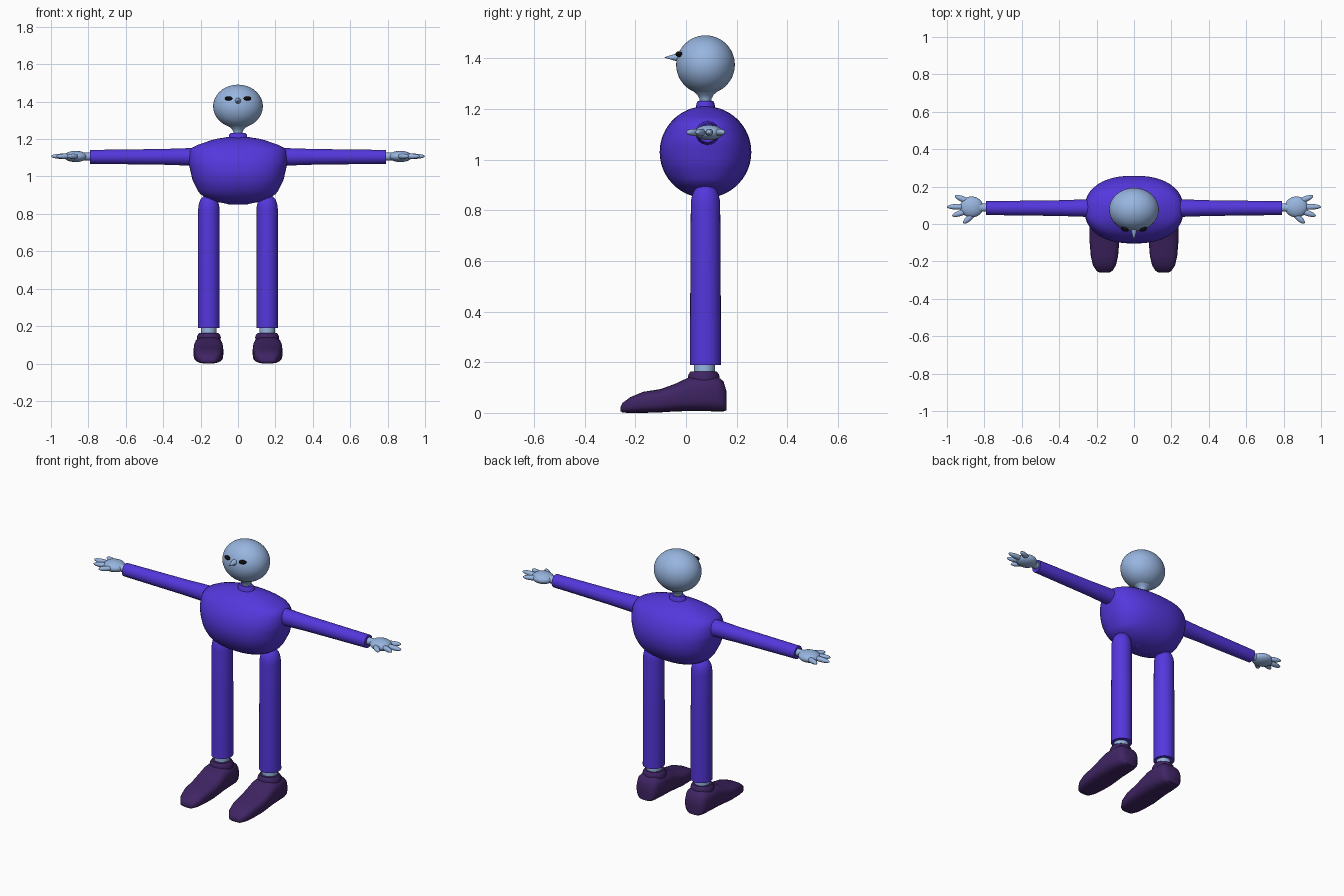
import bpy, bmesh, math
from mathutils import Matrix, Vector

cube = bpy.data.objects.get("Cube")
if cube:
    bpy.data.objects.remove(cube, do_unlink=True)


def material(name, rgb):
    m = bpy.data.materials.new(name)
    m.use_nodes = True
    m.diffuse_color = (*rgb, 1)
    m.node_tree.nodes["Principled BSDF"].inputs["Base Color"].default_value = (*rgb, 1)
    return m


SKIN = material("pale blue skin", (0.31, 0.46, 0.74))
CLOTH = material("violet cloth", (0.09, 0.038, 0.72))
SHOE = material("dark plum leather", (0.05, 0.018, 0.125))
BLACK = material("black", (0.004, 0.004, 0.004))


def finish(name, bm, mat, angle=40):
    bmesh.ops.recalc_face_normals(bm, faces=bm.faces)
    mesh = bpy.data.meshes.new(name)
    bm.to_mesh(mesh)
    bm.free()
    mesh.materials.append(mat)
    obj = bpy.data.objects.new(name, mesh)
    bpy.context.collection.objects.link(obj)
    bpy.ops.object.select_all(action="DESELECT")
    obj.select_set(True)
    bpy.context.view_layer.objects.active = obj
    bpy.ops.object.shade_smooth_by_angle(angle=math.radians(angle))
    return obj


def loft(name, stations, axis, mat, power=2.0, n=32, angle=40):
    """Skin superellipse rings; station = (position on axis, centre a, centre b, radius a, radius b)."""
    bm = bmesh.new()
    rings = []
    for pos, ca, cb, ra, rb in stations:
        ring = []
        for i in range(n):
            t = math.tau * i / n
            c, s = math.cos(t), math.sin(t)
            a = ca + ra * math.copysign(abs(c) ** (2 / power), c)
            b = cb + rb * math.copysign(abs(s) ** (2 / power), s)
            co = [a, b]
            co.insert("xyz".index(axis), pos)
            ring.append(bm.verts.new(co))
        rings.append(ring)
    for lo, hi in zip(rings, rings[1:]):
        for i in range(n):
            j = (i + 1) % n
            bm.faces.new((lo[i], lo[j], hi[j], hi[i]))
    bm.faces.new(rings[0])
    bm.faces.new(rings[-1])
    return finish(name, bm, mat, angle)


def ball(name, centre, radii, mat, turn=0.0, seg=32):
    bm = bmesh.new()
    bmesh.ops.create_uvsphere(bm, u_segments=seg, v_segments=seg // 2, radius=1)
    m = Matrix.Translation(centre) @ Matrix.Rotation(turn, 4, "Z") @ Matrix.Diagonal((*radii, 1))
    bmesh.ops.transform(bm, matrix=m, verts=bm.verts)
    return finish(name, bm, mat, 80)


def interpolate(table, v):
    for (a, fa), (b, fb) in zip(table, table[1:]):
        if a <= v <= b:
            return fa + (fb - fa) * (v - a) / (b - a)
    return table[-1][1]


MID = 0.077  # depth of the body axis

# Torso: round from the side, broad-shouldered from the front
widths = [(0.85, 0.04), (0.866, 0.12), (0.885, 0.17), (0.91, 0.208), (0.98, 0.243),
          (1.07, 0.264), (1.13, 0.261), (1.16, 0.243), (1.2, 0.125), (1.21, 0.06)]
stations = []
for i in range(25):
    t = math.pi * (0.02 + 0.96 * i / 24)
    z = 1.03 - 0.181 * math.cos(t)
    stations.append((z, 0, MID, interpolate(widths, z), 0.181 * math.sin(t)))
loft("torso", stations, "z", CLOTH, power=2.4, n=48, angle=50)

# Collar, neck and head
loft("collar", [(1.18, 0, MID, 0.052, 0.04), (1.222, 0, MID, 0.048, 0.036),
                (1.232, 0, MID, 0.04, 0.03)], "z", CLOTH)
loft("neck", [(1.2, 0, MID, 0.025, 0.022), (1.24, 0, MID, 0.025, 0.023),
              (1.256, 0, MID, 0.034, 0.032), (1.275, 0, MID, 0.06, 0.052)], "z", SKIN)
ball("head", (0, MID, 1.375), (0.133, 0.116, 0.116), SKIN, seg=48)

# Nose pointing forward, slightly above the head's middle
loft("nose", [(-0.02, 0, 1.404, 0.018, 0.018), (-0.045, 0, 1.404, 0.013, 0.013),
              (-0.085, 0, 1.404, 0.001, 0.001)], "y", SKIN, n=16)

for side, s in (("left", 1), ("right", -1)):
    ball(side + "_eye", (0.05 * s, -0.028, 1.417), (0.021, 0.012, 0.011), BLACK, 0.35 * s, 24)

    # Sleeve and wrist
    loft(side + "_sleeve", [(0.18 * s, 0.085, 1.105, 0.05, 0.05), (0.25 * s, 0.085, 1.105, 0.047, 0.047),
                            (0.4 * s, 0.085, 1.105, 0.042, 0.042), (0.79 * s, 0.085, 1.105, 0.037, 0.037)],
         "x", CLOTH)
    loft(side + "_wrist", [(0.77 * s, 0.088, 1.107, 0.021, 0.021), (0.81 * s, 0.088, 1.107, 0.021, 0.021),
                           (0.85 * s, 0.09, 1.107, 0.035, 0.022)], "x", SKIN, n=20)

    # Hand: flattened palm with a thumb and three splayed fingers
    ball(side + "_palm", (0.868 * s, 0.091, 1.107), (0.062, 0.056, 0.03), SKIN)
    digits = {"thumb": ((0.85, 0.06), (0.912, 0.004)), "first_finger": ((0.88, 0.075), (0.972, 0.043)),
              "middle_finger": ((0.88, 0.092), (1.0, 0.092)), "last_finger": ((0.87, 0.115), (0.958, 0.15))}
    for digit, (root, tip) in digits.items():
        a = Vector((root[0] * s, root[1], 1.108))
        b = Vector((tip[0] * s, tip[1], 1.108))
        d = b - a
        ball(f"{side}_{digit}", (a + b) / 2, (d.length / 2, 0.0155, 0.014), SKIN,
             math.atan2(d.y, d.x), 20)

    # Trouser leg with a domed hip, and the ankle below it
    x = 0.156 * s
    leg = [(0.19, x, MID, 0.058, 0.061), (0.55, x, MID, 0.058, 0.06), (0.82, x, MID, 0.057, 0.058)]
    for i in range(1, 7):
        t = math.pi / 2 * i / 6.3
        leg.append((0.82 + 0.08 * math.sin(t), x, MID, 0.057 * math.cos(t) ** 0.7, 0.058 * math.cos(t) ** 0.7))
    loft(side + "_trouser_leg", leg, "z", CLOTH, angle=50)
    loft(side + "_ankle", [(0.13, x, 0.073, 0.041, 0.041), (0.21, x, 0.073, 0.041, 0.041)], "z", SKIN)

    # Shoe: long body lofted from toe to heel, with a cuff
    outline = [(-0.258, 0.025, 0.03, 0.006), (-0.25, 0.04, 0.043, 0.001), (-0.22, 0.062, 0.062, 0),
               (-0.17, 0.083, 0.073, 0), (-0.1, 0.094, 0.079, 0.002), (-0.04, 0.116, 0.08, 0.006),
               (0.01, 0.14, 0.078, 0.007), (0.07, 0.146, 0.076, 0.007), (0.125, 0.143, 0.07, 0.006),
               (0.148, 0.125, 0.06, 0.006), (0.16, 0.085, 0.045, 0.01)]
    loft(side + "_shoe", [(y, 0.158 * s, (top + low) / 2, half, (top - low) / 2)
                          for y, top, half, low in outline], "y", SHOE, power=3, angle=60)
    loft(side + "_shoe_cuff", [(0.12, x, 0.07, 0.063, 0.062), (0.14, x, 0.07, 0.064, 0.063),
                               (0.152, x, 0.07, 0.06, 0.06), (0.163, x, 0.07, 0.052, 0.052)], "z", SHOE)
